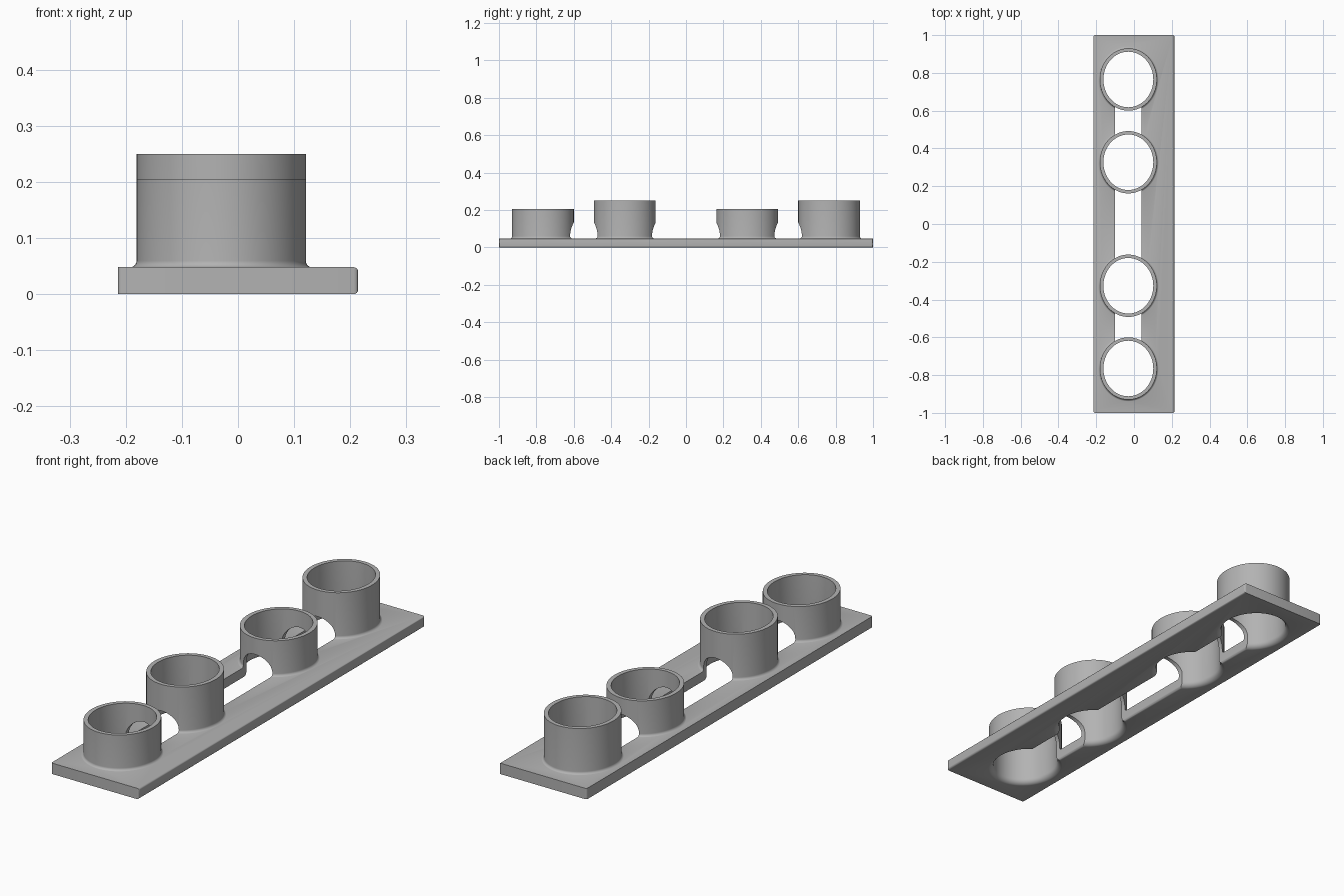
import bpy, bmesh
from math import sin, cos, pi, radians

if "Cube" in bpy.data.objects:
    bpy.data.objects.remove(bpy.data.objects["Cube"])

AXIS_X = -0.03                      # shared centre line of cups and slot
PLATE_TOP = 0.048
OUTER, INNER = (0.151, 0.165), (0.132, 0.147)
CUPS = [(-0.765, 0.205), (-0.327, 0.25), (0.327, 0.205), (0.765, 0.25)]

grey = bpy.data.materials.new("light grey")
grey.use_nodes = True
grey.diffuse_color = (0.45, 0.45, 0.45, 1)
grey.node_tree.nodes["Principled BSDF"].inputs["Base Color"].default_value = grey.diffuse_color


def finish(name, bm):
    bmesh.ops.recalc_face_normals(bm, faces=bm.faces)
    mesh = bpy.data.meshes.new(name)
    bm.to_mesh(mesh)
    bm.free()
    mesh.materials.append(grey)
    obj = bpy.data.objects.new(name, mesh)
    bpy.context.collection.objects.link(obj)
    return obj


def lathe(name, y, radii, profile, sides=96):
    """Elliptical turned solid; profile holds (radius offset, z)."""
    bm = bmesh.new()
    rings = []
    for off, z in profile:
        rings.append([bm.verts.new((AXIS_X + (radii[0] + off) * cos(2 * pi * i / sides),
                                    y + (radii[1] + off) * sin(2 * pi * i / sides), z))
                      for i in range(sides)])
    for a, b in zip(rings, rings[1:]):
        for i in range(sides):
            j = (i + 1) % sides
            bm.faces.new((a[i], a[j], b[j], b[i]))
    bm.faces.new(rings[0])
    bm.faces.new(rings[-1])
    return finish(name, bm)


def flare(size, base, steps=8):
    """Quarter-round widening towards the base."""
    return [(size * (1 - sin(pi / 2 * k / steps)), base + size * (1 - cos(pi / 2 * k / steps)))
            for k in range(steps + 1)]


def boolean(target, tool, operation):
    mod = target.modifiers.new(operation.lower(), 'BOOLEAN')
    mod.operation = operation
    mod.solver = 'EXACT'
    mod.object = tool
    bpy.context.view_layer.objects.active = target
    bpy.ops.object.modifier_apply(modifier=mod.name)
    bpy.data.objects.remove(tool)


# Base plate, rounded at the upright corners and along the +x side
bm = bmesh.new()
bmesh.ops.create_cube(bm, size=1)
for v in bm.verts:
    v.co = (v.co.x * 0.428, v.co.y * 2, (v.co.z + 0.5) * PLATE_TOP)
edges = [e for e in bm.edges
         if abs(e.verts[0].co.z - e.verts[1].co.z) > 0.01
         or all(v.co.x > 0.2 for v in e.verts)]
bmesh.ops.bevel(bm, geom=edges, offset=0.008, segments=4, profile=0.5, affect='EDGES')
body = finish("cup_rack", bm)

# Cup walls with a small fillet onto the plate
for y, top in CUPS:
    wall = [(0.012, 0.02)] + flare(0.012, PLATE_TOP - 0.0005) + [(0, top)]
    boolean(body, lathe("cup_wall", y, OUTER, wall), 'UNION')

# Cup bores, rounded at the underside
for y, top in CUPS:
    bore = [(0.025, -0.05)] + flare(0.025, -0.0005) + [(0, top + 0.05)]
    boolean(body, lathe("bore_cutter", y, INNER, bore), 'DIFFERENCE')

# Arched slot running between the end cups
half, spring, length = 0.071, 0.062, 0.765
side = [(half + 0.012, -0.05)] + [(half + o, z) for o, z in flare(0.012, -0.0005)]
arch = [(half * cos(pi * k / 32), spring + half * sin(pi * k / 32)) for k in range(33)]
outline = side + arch + [(-x, z) for x, z in reversed(side)]
bm = bmesh.new()
front, back = [[bm.verts.new((AXIS_X + x, y, z)) for x, z in outline] for y in (-length, length)]
for i in range(len(outline)):
    j = (i + 1) % len(outline)
    bm.faces.new((front[i], front[j], back[j], back[i]))
bm.faces.new(front)
bm.faces.new(back)
boolean(body, finish("slot_cutter", bm), 'DIFFERENCE')

# Smooth curved walls, keep crisp rims
bpy.ops.object.select_all(action='DESELECT')
body.select_set(True)
bpy.context.view_layer.objects.active = body
bpy.ops.object.shade_smooth_by_angle(angle=radians(30))
